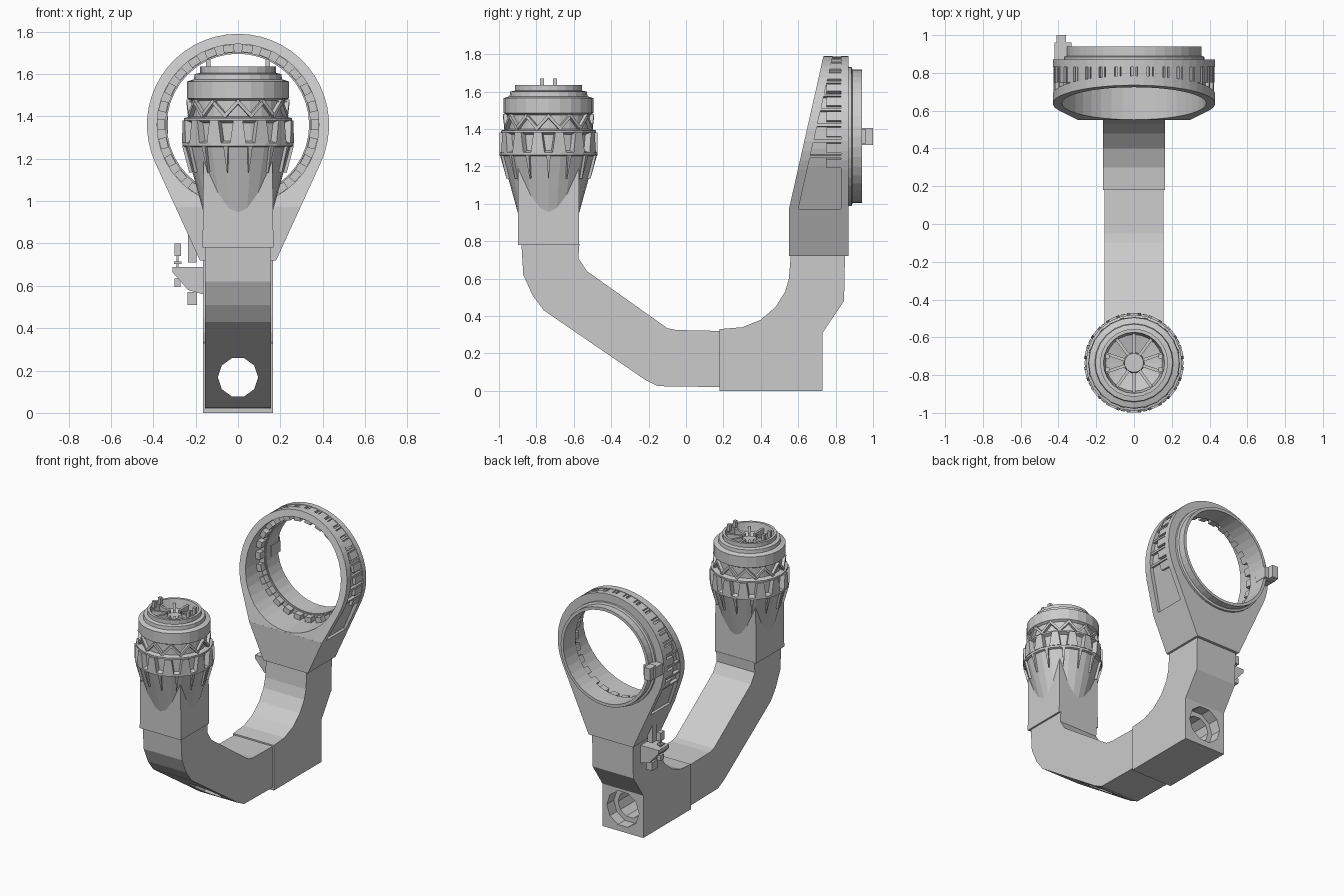
import bpy, bmesh, math
from mathutils import Matrix, Vector

if "Cube" in bpy.data.objects:
    bpy.data.objects.remove(bpy.data.objects["Cube"])

T = Matrix.Translation
R = Matrix.Rotation
Y_AXIS = R(math.radians(-90), 4, 'X')      # turns local z into world y


def finish(name, bm):
    bmesh.ops.remove_doubles(bm, verts=bm.verts, dist=1e-5)
    bmesh.ops.recalc_face_normals(bm, faces=bm.faces)
    me = bpy.data.meshes.new(name)
    bm.to_mesh(me)
    bm.free()
    ob = bpy.data.objects.new(name, me)
    bpy.context.collection.objects.link(ob)
    return ob


def prism_bm(pts, a, b, place):
    """Extrude a 2D outline from depth a to b; place maps (u, v, depth) to xyz."""
    bm = bmesh.new()
    lo = [bm.verts.new(place(u, v, a)) for u, v in pts]
    hi = [bm.verts.new(place(u, v, b)) for u, v in pts]
    bm.faces.new(lo)
    bm.faces.new(hi[::-1])
    for i in range(len(pts)):
        j = (i + 1) % len(pts)
        bm.faces.new((lo[i], lo[j], hi[j], hi[i]))
    return bm


def side_prism(name, pts, half):
    return finish(name, prism_bm(pts, -half, half, lambda y, z, x: (x, y, z)))


def lathe(name, prof, n, mat, closed=False):
    bm = bmesh.new()
    rings = [[bm.verts.new(mat @ Vector((r * math.cos(2 * math.pi * k / n), r * math.sin(2 * math.pi * k / n), z)))
              for k in range(n)] for r, z in prof]
    pairs = list(zip(rings, rings[1:])) + ([(rings[-1], rings[0])] if closed else [])
    for p, q in pairs:
        for k in range(n):
            m = (k + 1) % n
            bm.faces.new((p[k], p[m], q[m], q[k]))
    bmesh.ops.dissolve_degenerate(bm, dist=1e-6, edges=bm.edges)
    return finish(name, bm)


def blocks(name, items, taper=1.0):
    """Many boxes in one object; items are (matrix, size); the +z end is narrowed in x."""
    bm = bmesh.new()
    for mat, size in items:
        vs = bmesh.ops.create_cube(bm, size=1)['verts']
        for v in vs:
            t = taper if v.co.z > 0 else 1
            v.co = mat @ Vector((v.co.x * size[0] * t, v.co.y * size[1], v.co.z * size[2]))
    bmesh.ops.recalc_face_normals(bm, faces=bm.faces)
    me = bpy.data.meshes.new(name)
    bm.to_mesh(me)
    bm.free()
    ob = bpy.data.objects.new(name, me)
    bpy.context.collection.objects.link(ob)
    return ob


def cut(ob, cutter):
    m = ob.modifiers.new('cut', 'BOOLEAN')
    m.operation, m.solver, m.object = 'DIFFERENCE', 'EXACT', cutter
    bpy.context.view_layer.objects.active = ob
    bpy.ops.object.modifier_apply(modifier=m.name)


# Base elbow and slanted arm
base = side_prism('base_elbow', [(.18, 0), (.73, 0), (.73, .31), (.845, .48), (.85, .72), (.56, .72), (.55, .6),
                                 (.53, .53), (.48, .45), (.4, .38), (.3, .34), (.18, .33)], .165)
arm = side_prism('slanted_arm', [(.19, .02), (-.15, .025), (-.22, .06), (-.76, .43), (-.82, .51), (-.87, .62),
                                 (-.88, .785), (-.57, .785), (-.575, .71), (-.53, .64), (-.1, .335),
                                 (-.05, .325), (.19, .32)], .155)
bore = lathe('bore_cutter', [(0, -.8), (.095, -.8), (.095, .65), (.13, .65), (.13, 1), (0, 1)], 10,
             T((0, 0, .168)) @ Y_AXIS)
cut(base, bore)
cut(arm, bore)
bpy.data.objects.remove(bore)

# Wrist block, flared cone and stacked collars
CY = -.735
W = T((0, CY, 0))
blocks('wrist_block', [(T((0, CY, .985)), (.335, .325, .41))], .97)
lathe('wrist_head', [(0, .93), (.158, .93), (.248, 1.255), (.262, 1.26), (.262, 1.275), (.232, 1.285),
                     (.232, 1.37), (.255, 1.38), (.255, 1.392), (.222, 1.4), (.222, 1.475), (.24, 1.485),
                     (.24, 1.565), (.208, 1.575), (.205, 1.6), (.18, 1.605), (.18, 1.635), (.162, 1.635),
                     (.15, 1.57), (.055, 1.545), (.05, 1.585), (0, 1.585)], 24, W)


def around(n, r, z, start=0, tilt=0):
    """Placement matrices around the wrist: local x tangent, y outward, z up."""
    return [W @ R(2 * math.pi * (k + start) / n, 4, 'Z') @ T((0, r, z)) @ R(tilt, 4, 'Y') for k in range(n)]


blocks('clamp_teeth', [(m, (.075, .04, .105)) for m in around(14, .243, 1.328)], .6)
braces = around(12, .226, 1.437, .25, .75) + around(12, .226, 1.437, .75, -.75)
blocks('collar_braces', [(m, (.016, .03, .105)) for m in braces])
blocks('cone_spikes', [(m @ R(math.radians(180) - .26, 4, 'X'), (.022, .03, .13))
                       for m in around(14, .232, 1.2, .5)], .1)
blocks('top_spokes', [(m, (.016, .11, .05)) for m in around(10, .105, 1.58)])
blocks('top_posts', [(W @ T((sx * .14, sy * .035, 1.645)), (.022, .022, .05))
                     for sx in (-1, 1) for sy in (-1, 1)])

# Ring yoke: teardrop layers sharing one stepped opening
RZ = 1.36
LEAN = Vector((0, -.82, .185)).normalized()      # normal of the leaning front


def teardrop(name, rad, foot, y0, y1, cuts):
    d = math.hypot(foot, RZ - .72)
    a0 = math.atan2(foot, RZ - .72) + math.acos(rad / d)     # tangent angle from straight down
    n = 32
    pts = [(foot, .72)]
    for k in range(n + 1):
        a = a0 + (2 * math.pi - 2 * a0) * k / n
        pts.append((rad * math.sin(a), RZ - rad * math.cos(a)))
    pts.append((-foot, .72))
    bm = prism_bm(pts, y0, y1, lambda x, z, y: (x, y, z))
    bmesh.ops.recalc_face_normals(bm, faces=bm.faces)
    for co, no in cuts:                           # keep the side opposite the normal
        geo = bm.verts[:] + bm.edges[:] + bm.faces[:]
        res = bmesh.ops.bisect_plane(bm, geom=geo, dist=1e-5, plane_co=co, plane_no=no, clear_outer=True)
        edges = [e for e in res['geom_cut'] if isinstance(e, bmesh.types.BMEdge)]
        bmesh.ops.holes_fill(bm, edges=edges, sides=0)
    return finish(name, bm)


front = ((0, .55, .97), LEAN)
# LEAN points toward -y and up, so the lean passes (.55, .97) and (.735, 1.79)
back_of_front = ((0, .6, .97), -LEAN)
layers = [
    teardrop('yoke_back_plate', .43, .18, .83, .87, []),
    teardrop('yoke_core', .405, .165, .552, .83, [((0, .556, .97), LEAN)]),
    teardrop('yoke_front_plate', .43, .18, .5, .87, [front, back_of_front, ((0, 0, .97), (0, 0, -1))]),
    teardrop('yoke_neck', .43, .18, .55, .86, [((0, 0, .972), (0, 0, 1))]),
]
opening = lathe('opening_cutter', [(0, .3), (.382, .3), (.382, .79), (.342, .79), (.342, 1.1), (0, 1.1)], 40,
                T((0, 0, RZ)) @ Y_AXIS)
for ob in layers:
    cut(ob, opening)
bpy.data.objects.remove(opening)
lathe('rear_flange', [(.336, .8), (.372, .8), (.372, .885), (.357, .89), (.357, .94), (.336, .94)], 40,
      T((0, 0, RZ)) @ Y_AXIS, True)


def ring(a, r, y):
    """Placement on the yoke ring: local x tangent, y along axis, z outward."""
    return T((0, y, RZ)) @ R(math.radians(90) - a, 4, 'Y') @ T((0, 0, r))


# Rim blocks outside, ribs toward the leaning plate, ticks inside
outer = [math.radians(-20 + 220 * k / 19) for k in range(20)]
blocks('rim_blocks', [(ring(a, .411, .79), (.05, .08, .03)) for a in outer])
ribs = []
for a in outer:
    y0 = .57 + (RZ + .41 * math.sin(a) - .97) * .2256
    ribs.append((ring(a + .09, .41, (y0 + .83) / 2), (.014, .83 - y0, .03)))
blocks('rim_ribs', ribs)
blocks('inner_ticks', [(ring(2 * math.pi * k / 26, .362, .77), (.05, .05, .036)) for k in range(26)])
blocks('rear_clip', [(T((-.375, .91, RZ)), (.09, .1, .08)), (T((-.385, .965, RZ)), (.05, .07, .09))])

# Side bracket with its post and adjuster
finish('side_bracket', prism_bm([(-.165, .69), (-.31, .69), (-.31, .665), (-.235, .58), (-.165, .56)],
                                .64, .76, lambda x, z, y: (x, y, z)))
blocks('bracket_fittings', [
    (T((-.215, .7, .79)), (.04, .05, .16)), (T((-.215, .7, .54)), (.045, .06, .06)),
    (T((-.285, .7, .77)), (.03, .05, .06)), (T((-.285, .7, .7)), (.01, .015, .1)),
    (T((-.285, .7, .615)), (.028, .04, .04)), (T((-.285, .7, .71)), (.035, .035, .012))])
